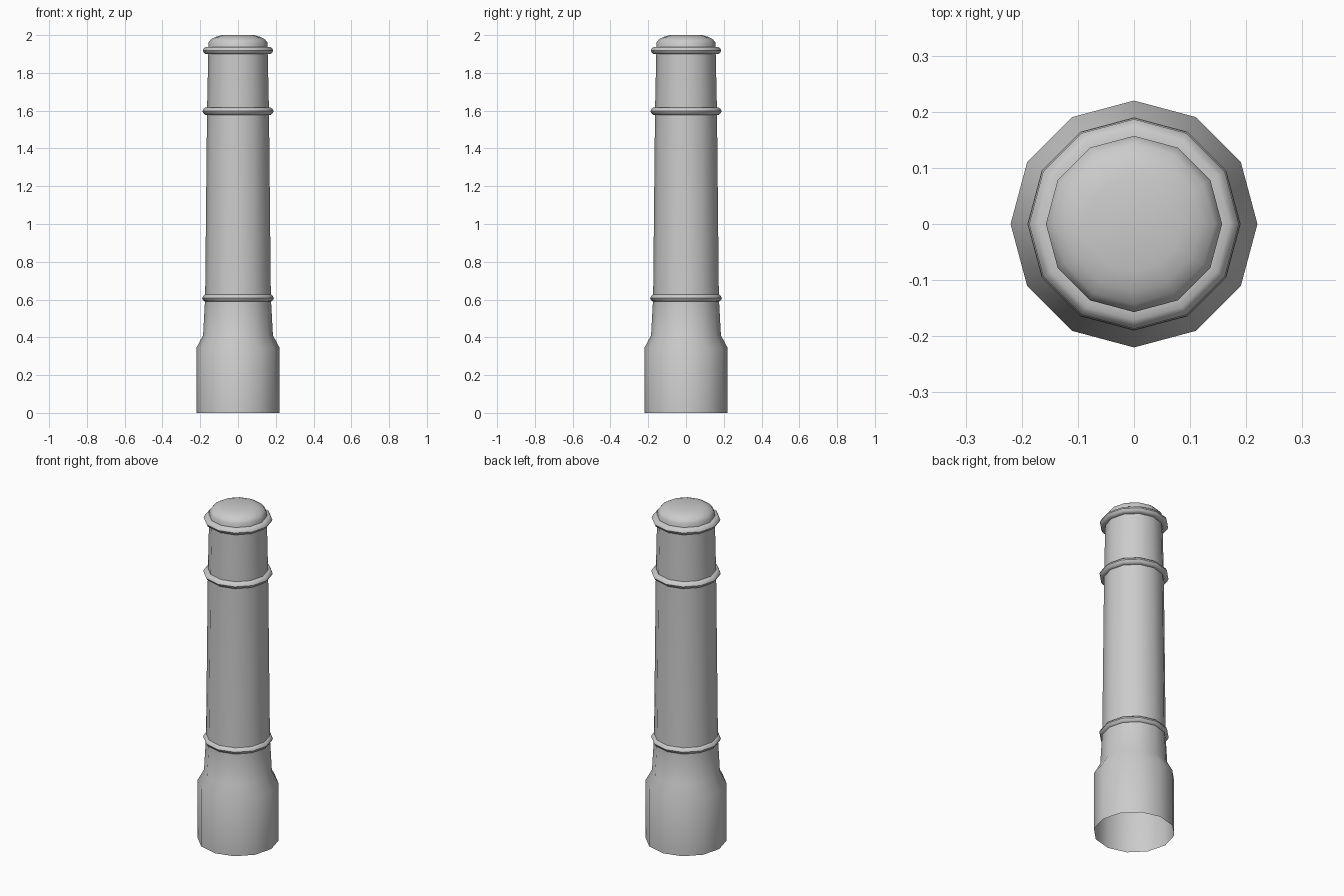
import bpy, bmesh, math

if "Cube" in bpy.data.objects:
    bpy.data.objects.remove(bpy.data.objects["Cube"])

SIDES = 12


def lathe(name, profile, closed=False, cap_top=False, angle=50):
    """Spin an (radius, z) profile around z into a 12-sided solid."""
    bm = bmesh.new()
    rings = []
    for r, z in profile:
        rings.append([bm.verts.new((r * math.cos(2 * math.pi * i / SIDES),
                                    r * math.sin(2 * math.pi * i / SIDES), z))
                      for i in range(SIDES)])
    pairs = list(zip(rings, rings[1:]))
    if closed:
        pairs.append((rings[-1], rings[0]))
    for a, b in pairs:
        for i in range(SIDES):
            j = (i + 1) % SIDES
            bm.faces.new((a[i], a[j], b[j], b[i]))
    if cap_top:
        bm.faces.new(rings[-1])
    me = bpy.data.meshes.new(name)
    bm.to_mesh(me)
    bm.free()
    ob = bpy.data.objects.new(name, me)
    bpy.context.collection.objects.link(ob)
    bpy.ops.object.select_all(action='DESELECT')
    ob.select_set(True)
    bpy.context.view_layer.objects.active = ob
    bpy.ops.object.shade_smooth_by_angle(angle=math.radians(angle))
    return ob


# Post: wide open-bottomed base, tapering shaft, domed cap
lathe("bollard_post", [
    (0.22, 0), (0.22, 0.345), (0.185, 0.41), (0.174, 0.61),
    (0.164, 1.60), (0.157, 1.92), (0.157, 1.96),
    (0.143, 1.977), (0.12, 1.99), (0.085, 2.0)], cap_top=True)

# Raised bands around the shaft
for name, z, r in (("lower_band", 0.608, 0.190),
                   ("middle_band", 1.597, 0.189),
                   ("upper_band", 1.918, 0.187)):
    lathe(name, [(r - 0.036, z - 0.019), (r - 0.016, z - 0.019), (r - 0.006, z - 0.012),
                 (r, z), (r - 0.006, z + 0.012), (r - 0.016, z + 0.019),
                 (r - 0.036, z + 0.019)], closed=True)
